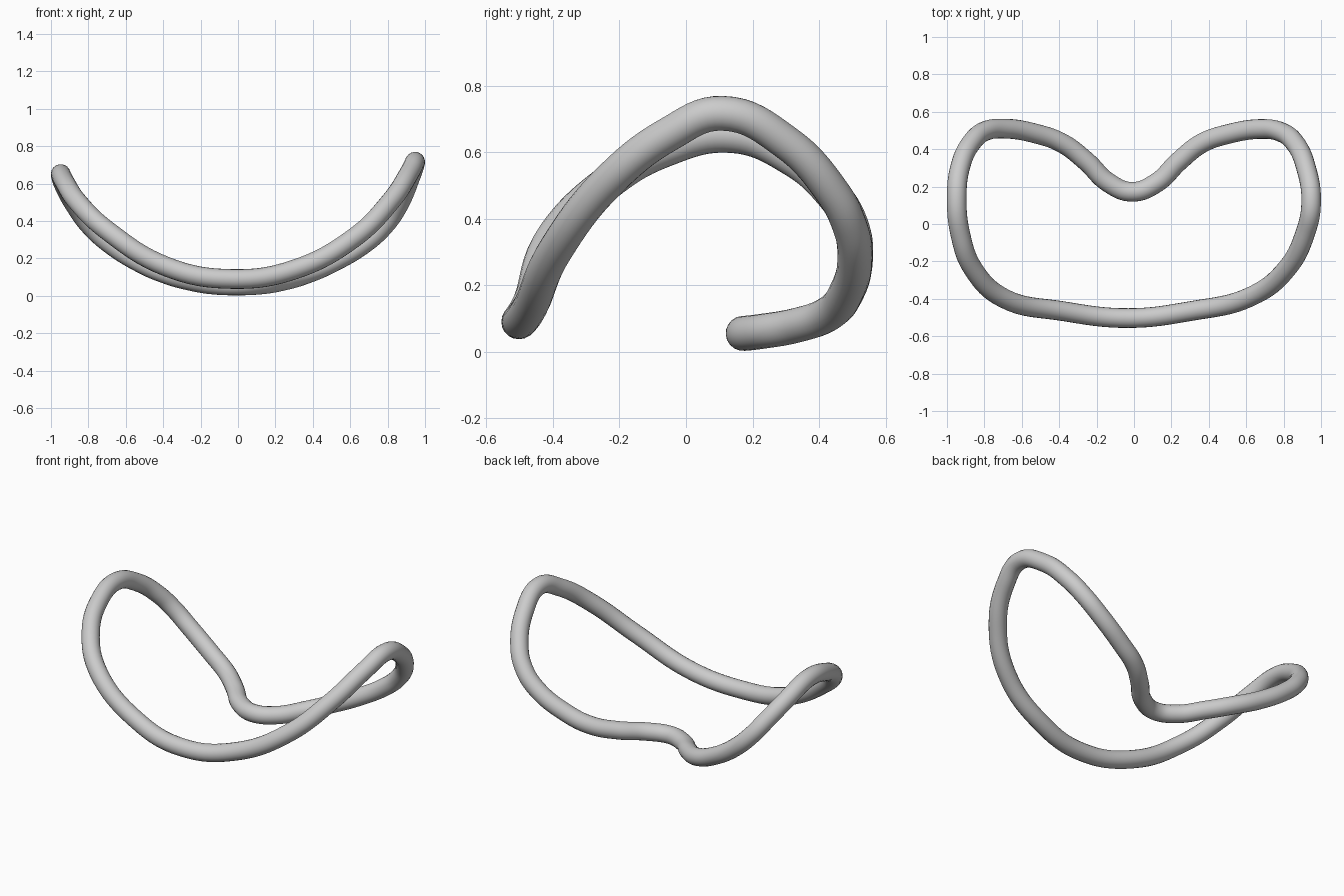
import bpy

# Centre line of the closed loop, starting at the front middle and going right
path = [
    (-0.03, -0.503, 0.09), (0.30, -0.466, 0.14), (0.62, -0.39, 0.31),
    (0.82, -0.235, 0.51), (0.915, -0.05, 0.655), (0.947, 0.11, 0.717),
    (0.92, 0.30, 0.63), (0.855, 0.44, 0.48), (0.79, 0.49, 0.385),
    (0.69, 0.508, 0.29), (0.50, 0.48, 0.175), (0.36, 0.43, 0.115),
    (0.24, 0.335, 0.08), (0.12, 0.22, 0.06), (-0.01, 0.172, 0.055),
    (-0.135, 0.22, 0.06), (-0.255, 0.335, 0.08), (-0.38, 0.43, 0.115),
    (-0.52, 0.482, 0.175), (-0.70, 0.51, 0.29), (-0.80, 0.495, 0.385),
    (-0.865, 0.44, 0.475), (-0.925, 0.32, 0.58), (-0.948, 0.14, 0.65),
    (-0.925, -0.07, 0.605), (-0.86, -0.24, 0.505), (-0.70, -0.395, 0.35),
    (-0.38, -0.466, 0.155),
]

# Round tube swept along the loop
curve = bpy.data.curves.new("bent_loop", "CURVE")
curve.dimensions = "3D"
curve.bevel_depth = 0.0525
curve.bevel_resolution = 8
curve.resolution_u = 8
spline = curve.splines.new("BEZIER")
spline.bezier_points.add(len(path) - 1)
for point, co in zip(spline.bezier_points, path):
    point.co = co
    point.handle_left_type = point.handle_right_type = "AUTO"
spline.use_cyclic_u = True

loop = bpy.data.objects.new("bent_loop", curve)
bpy.context.collection.objects.link(loop)
bpy.context.view_layer.objects.active = loop
loop.select_set(True)
bpy.ops.object.convert(target="MESH")
bpy.ops.object.shade_smooth()
